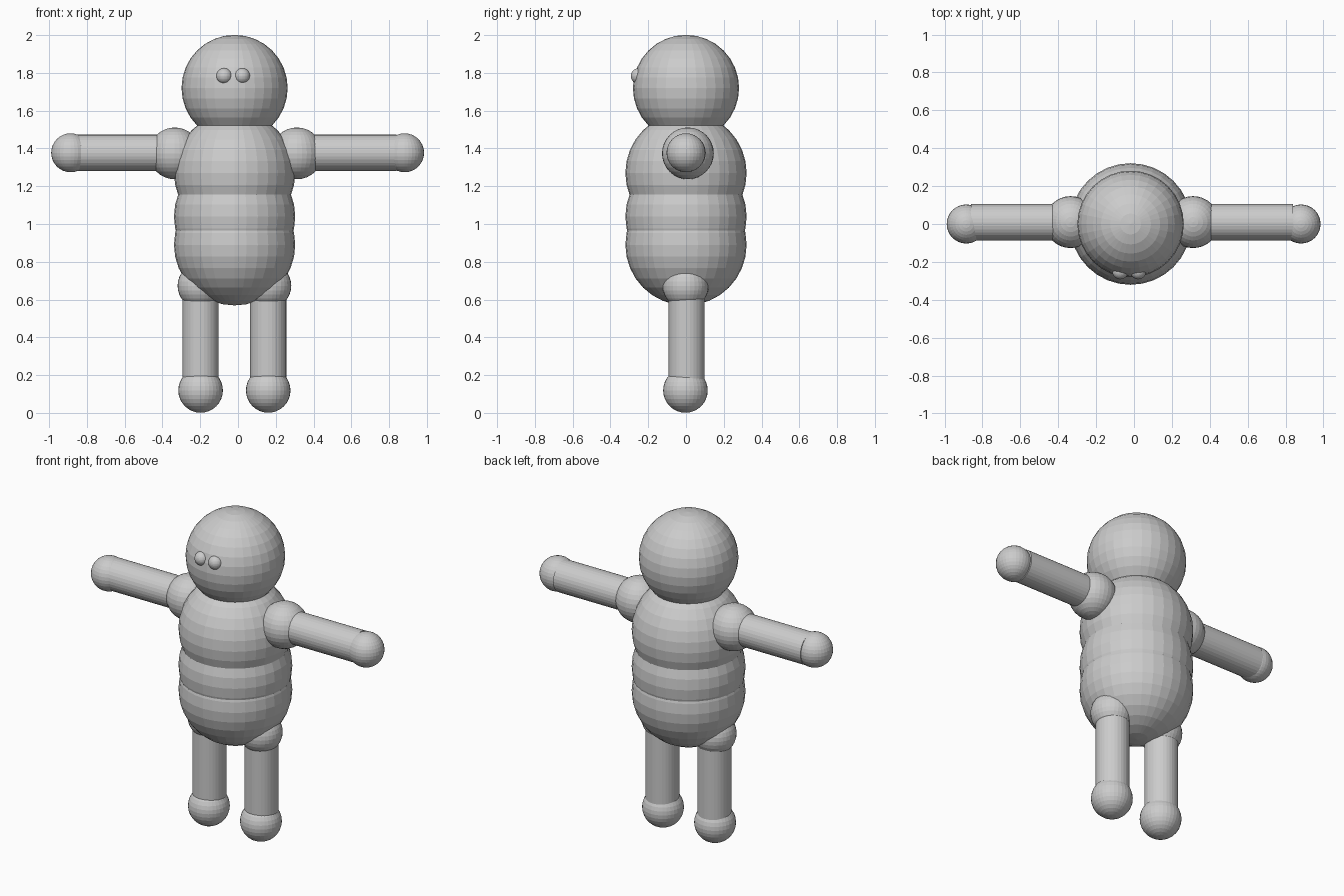
import bpy
from math import pi

if "Cube" in bpy.data.objects:
    bpy.data.objects.remove(bpy.data.objects["Cube"])


def ball(name, loc, r, seg=32, rings=16):
    bpy.ops.mesh.primitive_uv_sphere_add(segments=seg, ring_count=rings, radius=r, location=loc)
    bpy.context.object.name = name


def rod(name, loc, r, length, rot=(0, 0, 0)):
    bpy.ops.mesh.primitive_cylinder_add(vertices=32, radius=r, depth=length, location=loc, rotation=rot)
    bpy.context.object.name = name


CX = -0.018  # body axis

# Head and stacked torso balls
ball("head", (CX, 0, 1.72), 0.281)
for name, z in (("upper_torso", 1.27), ("middle_torso", 1.04), ("lower_torso", 0.89)):
    ball(name, (CX, 0, z), 0.321)

# Eyes
for side, x in (("left", -0.073), ("right", 0.022)):
    ball(side + "_eye", (x, -0.25, 1.783), 0.042)

# Arms: shoulder ball, rod, hand ball
for side, shoulder, hand, end in (("left", -0.335, -0.886, -0.86), ("right", 0.312, 0.882, 0.84)):
    ball(side + "_shoulder", (shoulder, 0.01, 1.374), 0.137)
    rod(side + "_arm", ((shoulder + end) / 2, 0.009, 1.377), 0.096, abs(end - shoulder), (0, pi / 2, 0))
    ball(side + "_hand", (hand, 0, 1.377), 0.103)

# Legs: hip ball, rod, foot ball
for side, x in (("left", -0.198), ("right", 0.16)):
    ball(side + "_hip", (x, -0.002, 0.673), 0.122)
    rod(side + "_leg", (x, 0.003, 0.4), 0.096, 0.48)
    ball(side + "_foot", (x, -0.003, 0.119), 0.118)
